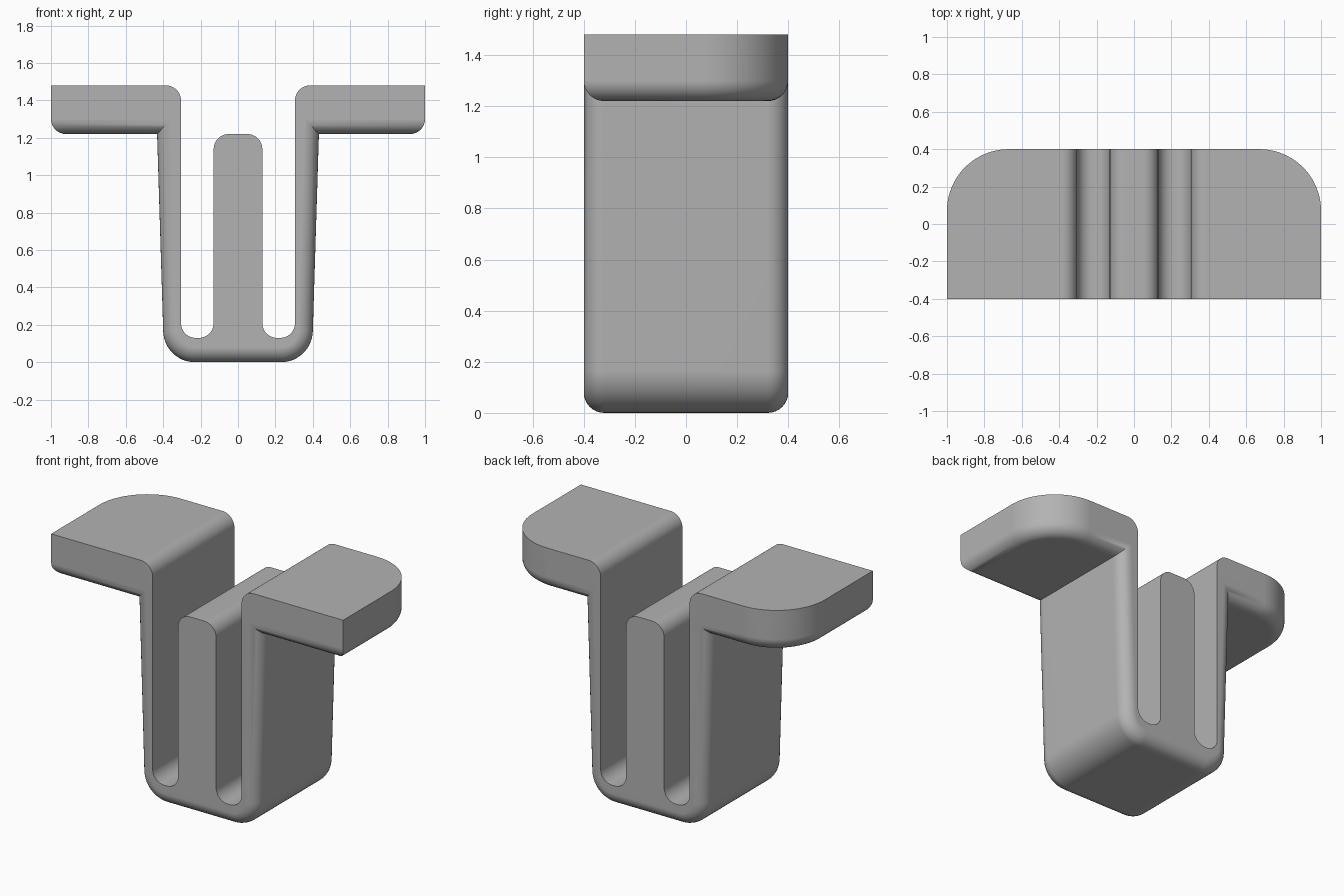
import bpy, bmesh
from math import sin, cos, pi, atan

cube = bpy.data.objects.get("Cube")
if cube:
    bpy.data.objects.remove(cube, do_unlink=True)

DEPTH = 0.4       # half depth
FILLET = 0.08
STEPS = 8

grey = bpy.data.materials.new("plain grey")
grey.use_nodes = True
grey.diffuse_color = (0.45, 0.45, 0.45, 1)
grey.node_tree.nodes["Principled BSDF"].inputs["Base Color"].default_value = (0.45, 0.45, 0.45, 1)


def arc(cx, cy, r, a0, a1, n=12):
    return [(cx + r * cos(a0 + (a1 - a0) * i / n), cy + r * sin(a0 + (a1 - a0) * i / n))
            for i in range(n + 1)]


def mirrored(half):
    """Close a right-hand half outline by reflecting it in x."""
    return half + [(-x, y) for x, y in reversed(half)]


def loft(name, rings):
    """Skin equal-length rings and cap both ends."""
    bm = bmesh.new()
    loops = [[bm.verts.new(p) for p in ring] for ring in rings]
    for a, b in zip(loops, loops[1:]):
        for i in range(len(a)):
            j = (i + 1) % len(a)
            bm.faces.new((a[i], a[j], b[j], b[i]))
    bm.faces.new(loops[0])
    bm.faces.new(loops[-1])
    bmesh.ops.recalc_face_normals(bm, faces=bm.faces)
    mesh = bpy.data.meshes.new(name)
    bm.to_mesh(mesh)
    bm.free()
    mesh.materials.append(grey)
    obj = bpy.data.objects.new(name, mesh)
    bpy.context.collection.objects.link(obj)
    return obj


def combine(target, other, operation):
    other.hide_render = True
    mod = target.modifiers.new(operation.lower(), 'BOOLEAN')
    mod.operation, mod.object, mod.solver = operation, other, 'EXACT'
    bpy.context.view_layer.objects.active = target
    bpy.ops.object.modifier_apply(modifier=mod.name)
    bpy.data.objects.remove(other, do_unlink=True)


# (inset, offset) pairs that trace a quarter-round edge
edge = [(FILLET * (1 - sin(pi / 2 * i / STEPS)), FILLET * (1 - cos(pi / 2 * i / STEPS)))
        for i in range(STEPS + 1)]


# Tapered body with round lower corners
def body_outline(d):
    lean = 0.031
    half = arc(0.23, 0.17, 0.17 - d, -pi / 2, -atan(lean))
    x, z = half[-1]
    return mirrored(half + [(x + lean * (1.4 - z), 1.4)])


ends = [(d, -DEPTH + o) for d, o in edge]
ends += [(d, -y) for d, y in reversed(ends)]
body = loft("clip_body", [[(x, y, z) for x, z in body_outline(d)] for d, y in ends])


# Wings with rounded back corners and a rounded lower rim
def wing_outline(d):
    return mirrored([(1 - d, -DEPTH + d)] + arc(0.67, 0.07, 0.33 - d, 0, pi / 2, 20))


layers = [(d, 1.22 + o) for d, o in edge] + [(0, 1.48)]
wings = loft("wings", [[(x, y, z) for x, y in wing_outline(d)] for d, z in layers])
combine(body, wings, 'UNION')

# Channel around the middle post, flared at the top
half = arc(0.05, 1.14, 0.08, pi / 2, 0)
half += arc(0.21, 0.21, 0.08, pi, 1.5 * pi)
half += arc(0.225, 0.21, 0.08, -pi / 2, 0)
half += arc(0.385, 1.40, 0.08, pi, pi / 2)
half += [(0.385, 1.6)]
channel = loft("channel_cutter", [[(x, y, z) for x, z in mirrored(half)] for y in (-0.6, 0.6)])
combine(body, channel, 'DIFFERENCE')

# Smooth rounds with crisp edges
bpy.ops.object.select_all(action='DESELECT')
body.select_set(True)
bpy.context.view_layer.objects.active = body
bpy.ops.object.shade_smooth_by_angle()
weighted = body.modifiers.new("even shading", 'WEIGHTED_NORMAL')
weighted.keep_sharp = True
